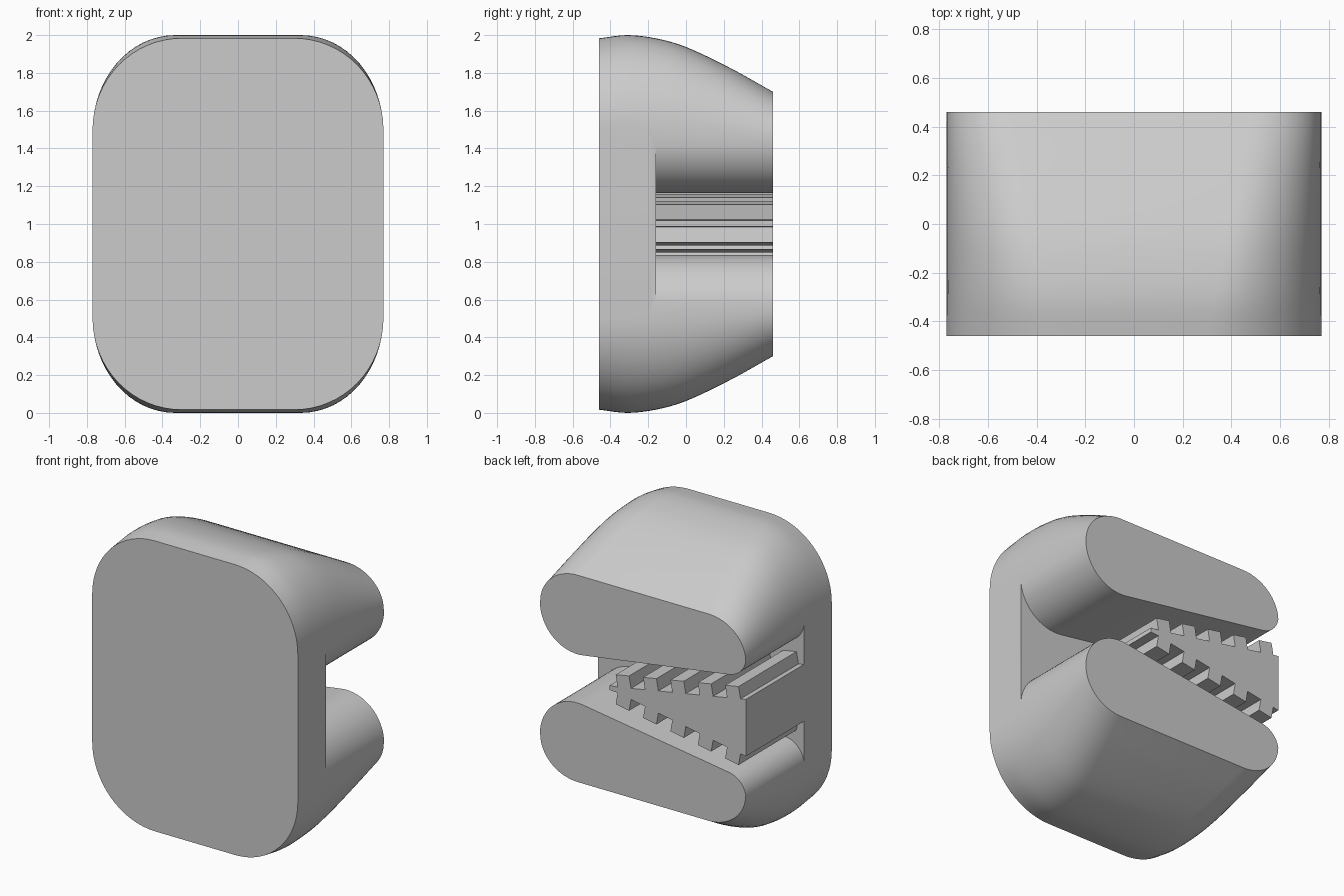
import bpy, bmesh, math

cube = bpy.data.objects.get("Cube")
if cube:
    bpy.data.objects.remove(cube, do_unlink=True)

grey = bpy.data.materials.new("plain_grey")
grey.use_nodes = True
grey.diffuse_color = (0.6, 0.6, 0.6, 1)
grey.node_tree.nodes["Principled BSDF"].inputs["Base Color"].default_value = (0.6, 0.6, 0.6, 1)

HALF_X, FRONT, BACK, PLATE_BACK = 0.77, -0.46, 0.46, -0.16


def loft(name, rings):
    """Skin equal-length rings of (x, y, z) points and cap both ends."""
    bm = bmesh.new()
    loops = [[bm.verts.new(p) for p in ring] for ring in rings]
    n = len(loops[0])
    for a, b in zip(loops, loops[1:]):
        for i in range(n):
            j = (i + 1) % n
            bm.faces.new((a[i], a[j], b[j], b[i]))
    bm.faces.new(loops[0])
    bm.faces.new(loops[-1])
    bmesh.ops.recalc_face_normals(bm, faces=bm.faces)
    mesh = bpy.data.meshes.new(name)
    bm.to_mesh(mesh)
    bm.free()
    mesh.materials.append(grey)
    obj = bpy.data.objects.new(name, mesh)
    bpy.context.collection.objects.link(obj)
    return obj


def extrude(name, outline, y0, y1):
    """Prism along y from an (x, z) outline."""
    return loft(name, [[(x, y, z) for x, z in outline] for y in (y0, y1)])


def arc(cx, cz, rx, rz, start, end, steps=16):
    """Elliptical arc of (x, z) points, angles in degrees."""
    angles = [math.radians(start + (end - start) * i / steps) for i in range(steps + 1)]
    return [(cx + rx * math.cos(a), cz + rz * math.sin(a)) for a in angles]


def mirrored(top, mid):
    """Close an upper outline with its reflection below height mid."""
    return [(x, mid + z) for x, z in top] + [(x, mid - z) for x, z in reversed(top)]


def half_height(y):
    """Crowned side profile: bulges near the front, falls away to the back."""
    keys = [(-0.46, 0.983), (-0.31, 1.0), (-0.15, 0.981), (0, 0.937),
            (0.23, 0.828), (0.46, 0.70)]
    k = max(i for i in range(len(keys) - 1) if keys[i][0] <= y + 1e-6)

    def slope(i):
        a, b = keys[max(i - 1, 0)], keys[min(i + 1, len(keys) - 1)]
        return (b[1] - a[1]) / (b[0] - a[0])
    (y0, h0), (y1, h1) = keys[k], keys[k + 1]
    w = y1 - y0
    t = (y - y0) / w
    return ((1 + 2 * t) * (1 - t) ** 2 * h0 + t * (1 - t) ** 2 * w * slope(k)
            + t * t * (3 - 2 * t) * h1 + t * t * (t - 1) * w * slope(k + 1))


# Rounded body, its corners tightening toward the back
rings = []
COUNT = 24
for i in range(COUNT + 1):
    t = i / COUNT
    y = FRONT + (BACK - FRONT) * t
    rx = 0.47 - 0.19 * t
    cz = 0.5 - 0.05 * t
    rz = half_height(y) - cz
    top = arc(HALF_X - rx, cz, rx, rz, 0, 90) + arc(rx - HALF_X, cz, rx, rz, 90, 180)
    rings.append([(x, y, z) for x, z in mirrored(top, 1.0)])
body = loft("body", rings)

# Wedge-shaped slot with flared mouths, splitting the rear into two lobes
SLOPE = 0.149
TILT = math.degrees(math.atan(SLOPE))


def flare(cx, r, start, end):
    cz = 0.235 - SLOPE * cx + r * math.hypot(1, SLOPE)
    return arc(cx, cz, r, r, start, end)


right_mouth = flare(0.492, 0.28, 0, -90 - TILT)
left_mouth = flare(-0.622, 0.15, -90 - TILT, -180)
slot_top = ([(0.9, right_mouth[0][1])] + right_mouth + left_mouth
            + [(-0.9, left_mouth[-1][1])])
slot = extrude("slot_cutter", mirrored(slot_top, 1.0), PLATE_BACK, 0.7)
slot.hide_render = True

cut = body.modifiers.new("slot", "BOOLEAN")
cut.operation = "DIFFERENCE"
cut.solver = "EXACT"
cut.object = slot
bpy.context.view_layer.objects.active = body
body.select_set(True)
bpy.ops.object.modifier_apply(modifier=cut.name)
bpy.data.objects.remove(slot, do_unlink=True)
bpy.ops.object.shade_smooth_by_angle(angle=math.radians(30))

# Toothed wedge inside the slot, teeth square to its sloping faces
RISE, START, PITCH, WIDTH, TOOTH = 0.18, 0.19, 0.205, 0.1, 0.08


def flank(x):
    return 0.02 + RISE * (START - x)


wedge_top = [(0.25, 0.015)]
for k in range(5):
    x0 = START - PITCH * k
    x1 = x0 - WIDTH
    lean = TOOTH * RISE
    wedge_top += [(x0, flank(x0)), (x0 + lean, flank(x0) + TOOTH),
                  (x1 + lean, flank(x1) + TOOTH), (x1, flank(x1))]
wedge_top.append((-HALF_X, flank(-HALF_X)))
extrude("toothed_wedge", mirrored(wedge_top, 1.003), PLATE_BACK, BACK)
